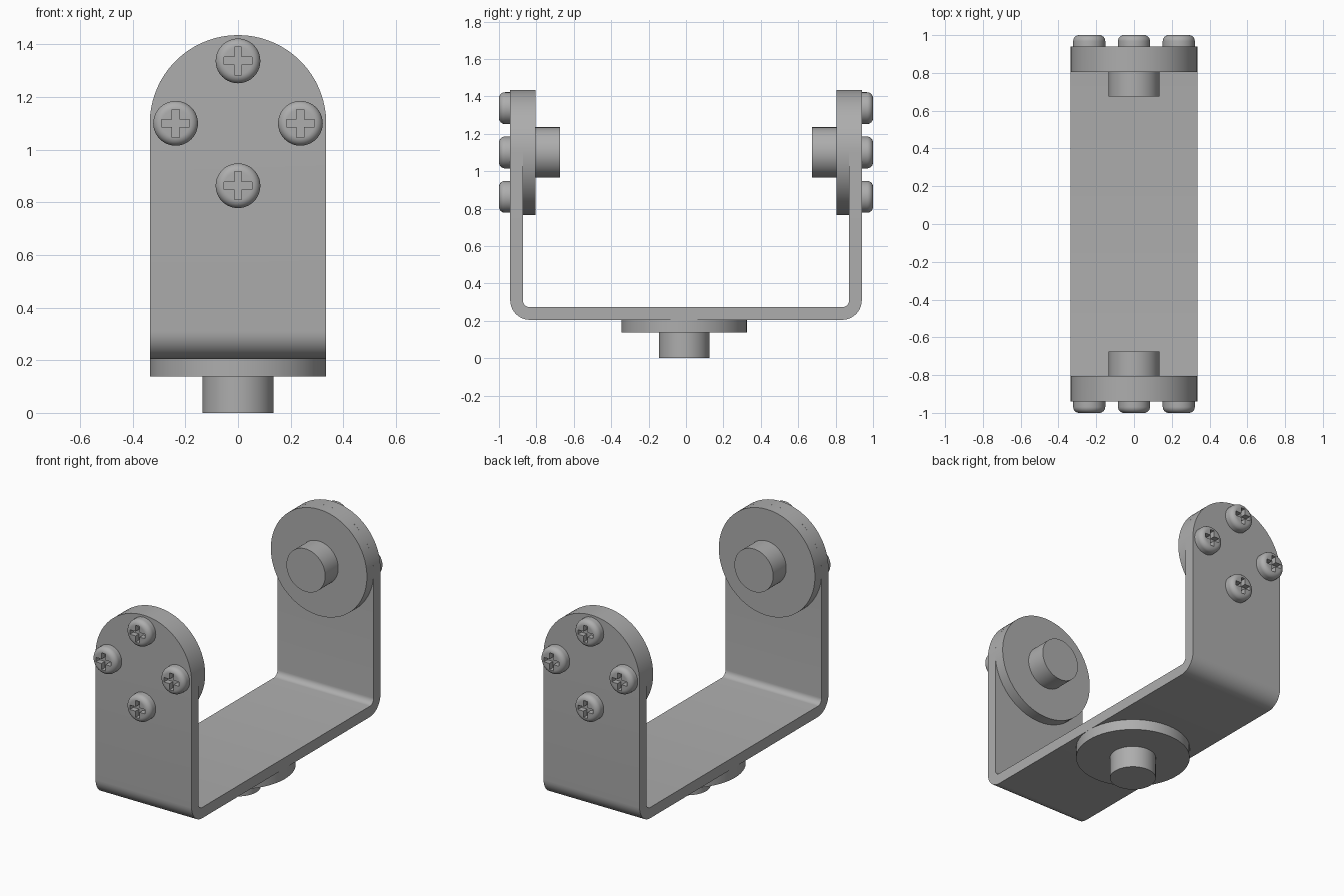
import bpy
import bmesh
from math import sin, cos, pi, radians
from mathutils import Matrix, Vector

cube = bpy.data.objects.get("Cube")
if cube:
    bpy.data.objects.remove(cube, do_unlink=True)

# Key sizes
HALF_W, OUTER_Y, THICK = 0.335, 0.94, 0.068
BASE_Z, AXIS_Z = 0.205, 1.1
INNER_Y = OUTER_Y - THICK
BOSS_Y = -0.01

metal = bpy.data.materials.new("grey_metal")
metal.use_nodes = True
GREY = (0.42, 0.42, 0.42, 1)
metal.diffuse_color = GREY
metal.node_tree.nodes["Principled BSDF"].inputs["Base Color"].default_value = GREY


def finish(bm, name):
    bmesh.ops.recalc_face_normals(bm, faces=bm.faces)
    mesh = bpy.data.meshes.new(name)
    bm.to_mesh(mesh)
    bm.free()
    mesh.materials.append(metal)
    obj = bpy.data.objects.new(name, mesh)
    bpy.context.collection.objects.link(obj)
    return obj


def activate(obj):
    bpy.ops.object.select_all(action='DESELECT')
    obj.select_set(True)
    bpy.context.view_layer.objects.active = obj


def smooth(obj):
    activate(obj)
    bpy.ops.object.shade_smooth_by_angle(angle=radians(35))


def arc(cx, cy, r, start, end, steps):
    angles = [radians(start + (end - start) * i / steps) for i in range(steps + 1)]
    return [(cx + r * cos(a), cy + r * sin(a)) for a in angles]


def prism(name, points, place, depth):
    """Extrude a 2D outline; place maps (u, v) to a 3D start point."""
    bm = bmesh.new()
    face = bm.faces.new([bm.verts.new(place(u, v)) for u, v in points])
    out = bmesh.ops.extrude_face_region(bm, geom=[face])
    moved = [g for g in out["geom"] if isinstance(g, bmesh.types.BMVert)]
    bmesh.ops.translate(bm, verts=moved, vec=Vector(depth))
    return finish(bm, name)


def lathe(name, profile, steps=64):
    """Spin a (radius, height) profile around z."""
    bm = bmesh.new()
    verts = [bm.verts.new((r, 0, h)) for r, h in profile]
    edges = [bm.edges.new(pair) for pair in zip(verts, verts[1:])]
    bmesh.ops.spin(bm, geom=verts + edges, cent=(0, 0, 0), axis=(0, 0, 1),
                   angle=2 * pi, steps=steps, use_merge=True)
    bmesh.ops.remove_doubles(bm, verts=bm.verts, dist=0.0001)
    return finish(bm, name)


def boolean(obj, cutter, operation):
    cutter.hide_render = True
    mod = obj.modifiers.new("cut", 'BOOLEAN')
    mod.object, mod.operation, mod.solver = cutter, operation, 'EXACT'
    activate(obj)
    bpy.ops.object.modifier_apply(modifier=mod.name)
    bpy.data.objects.remove(cutter, do_unlink=True)


# Bent U-shaped strap, with its leg tops rounded by an arched outline
TOP = 1.6
R_OUT, R_IN = 0.105, 0.037
floor = BASE_Z + THICK
outer = arc(OUTER_Y - R_OUT, BASE_Z + R_OUT, R_OUT, -90, 0, 10) + [(OUTER_Y, TOP)]
inner = [(INNER_Y, TOP)] + arc(INNER_Y - R_IN, floor + R_IN, R_IN, 0, -90, 8)
half = outer + inner
section = half + [(-y, z) for y, z in reversed(half)]
strap = prism("u_bracket", section, lambda y, z: (-HALF_W, y, z), (2 * HALF_W, 0, 0))
side = HALF_W + 0.1
arch = arc(0, AXIS_Z, HALF_W, 0, 180, 48)
outline = [(side, 0), (side, AXIS_Z)] + arch + [(-side, AXIS_Z), (-side, 0)]
arch_cutter = prism("arch_cutter", outline, lambda x, z: (x, -1.2, z), (0, 2.4, 0))
boolean(strap, arch_cutter, 'INTERSECT')
smooth(strap)

# Flanged pivots: a wide disc with a short stub, on both legs and underneath
FLANGE, STUB, STUB_R = 0.067, 0.197, 0.135
pivot_profile = [(0, 0), (HALF_W, 0), (HALF_W, FLANGE), (STUB_R, FLANGE),
                 (STUB_R, STUB), (0, STUB)]
pivots = [
    ("front_pivot", (0, -INNER_Y, AXIS_Z), Matrix.Rotation(-pi / 2, 4, 'X')),
    ("back_pivot", (0, INNER_Y, AXIS_Z), Matrix.Rotation(pi / 2, 4, 'X')),
    ("bottom_pivot", (0, BOSS_Y, BASE_Z), Matrix.Rotation(pi, 4, 'X')),
]
for name, spot, turn in pivots:
    pivot = lathe(name, pivot_profile)
    pivot.data.transform(Matrix.Translation(spot) @ turn)
    if name == "bottom_pivot":
        for v in pivot.data.vertices:
            v.co.z = max(v.co.z, 0) if v.co.z > 0.01 else 0
    smooth(pivot)

# Pan-head screw with a cross recess
HEAD_R, HEAD_H, ROUND = 0.085, 0.06, 0.032
head_profile = ([(0, 0), (HEAD_R, 0)]
                + arc(HEAD_R - ROUND, HEAD_H - ROUND, ROUND, 0, 90, 8)
                + [(0, HEAD_H)])
screw = lathe("screw", head_profile, 40)
ARM, SLOT, DEEP = 0.053, 0.014, 0.035
quarter = [(ARM, -SLOT), (ARM, SLOT), (SLOT, SLOT)]
cross = []
for turn in range(4):
    spin = Matrix.Rotation(turn * pi / 2, 2)
    cross += [tuple(spin @ Vector(p)) for p in quarter]
cross_cutter = prism("cross_cutter", cross,
                     lambda x, y: (x, y, HEAD_H - DEEP), (0, 0, DEEP + 0.05))
boolean(screw, cross_cutter, 'DIFFERENCE')
smooth(screw)

# Four screws on the outside of each leg
SPREAD = 0.237
spots = {"top": (0, SPREAD), "bottom": (0, -SPREAD),
         "left": (SPREAD, 0), "right": (-SPREAD, 0)}
for leg, sign in (("front", -1), ("back", 1)):
    for label, (x, z) in spots.items():
        copy = bpy.data.objects.new(f"{leg}_{label}_screw", screw.data)
        bpy.context.collection.objects.link(copy)
        copy.location = (x, sign * OUTER_Y, AXIS_Z + z)
        copy.rotation_euler = (-sign * pi / 2, 0, 0)
bpy.data.objects.remove(screw, do_unlink=True)
